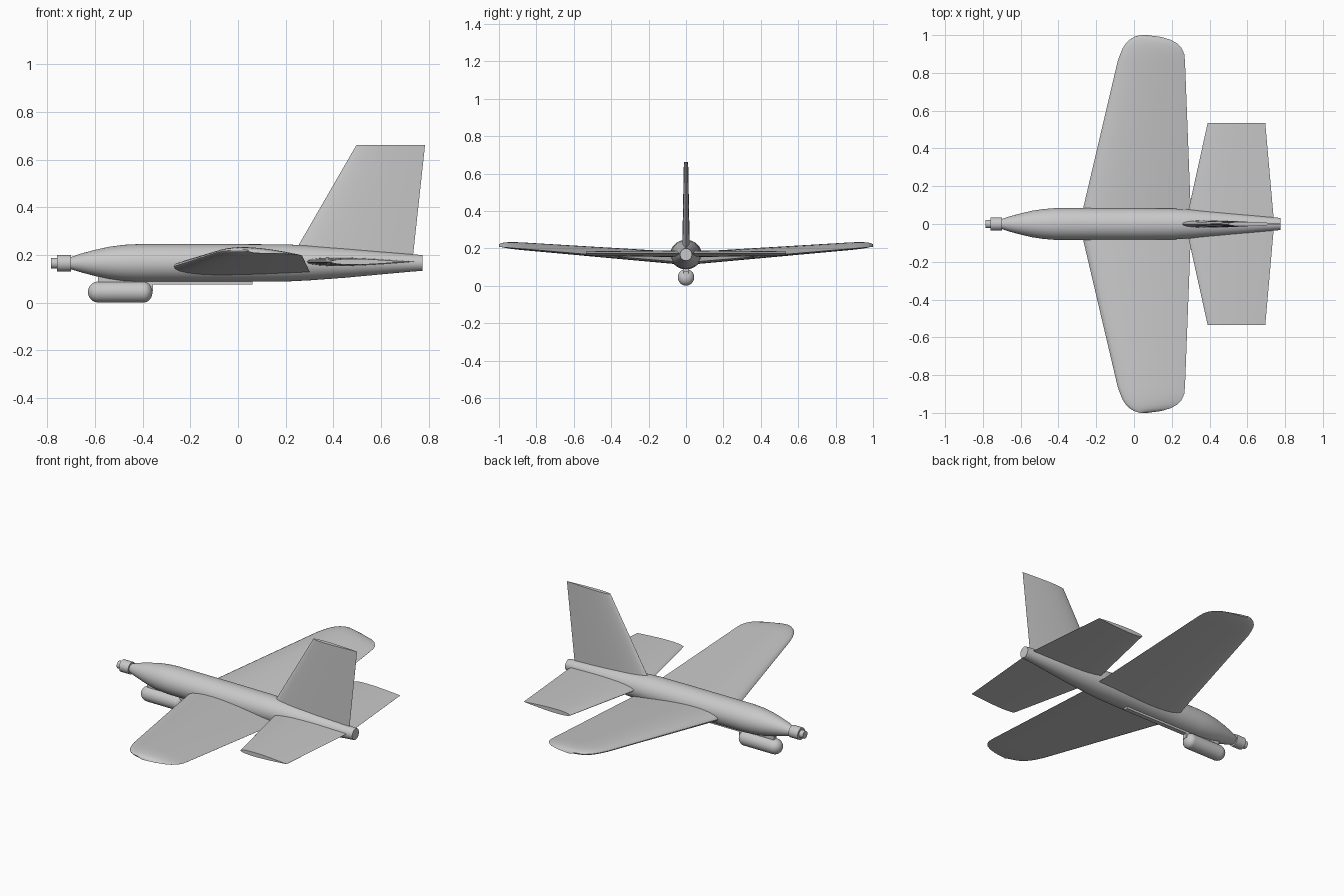
import bpy, bmesh, math
from mathutils import Vector

cube = bpy.data.objects.get("Cube")
if cube:
    bpy.data.objects.remove(cube, do_unlink=True)

grey = bpy.data.materials.new("plain grey")
grey.use_nodes = True
grey.diffuse_color = (0.58, 0.58, 0.58, 1)
grey.node_tree.nodes["Principled BSDF"].inputs["Base Color"].default_value = (0.58, 0.58, 0.58, 1)


def finish(name, bm, angle=35):
    bmesh.ops.recalc_face_normals(bm, faces=bm.faces)
    mesh = bpy.data.meshes.new(name)
    bm.to_mesh(mesh)
    bm.free()
    mesh.materials.append(grey)
    ob = bpy.data.objects.new(name, mesh)
    bpy.context.collection.objects.link(ob)
    bpy.ops.object.select_all(action='DESELECT')
    ob.select_set(True)
    bpy.context.view_layer.objects.active = ob
    bpy.ops.object.shade_smooth_by_angle(angle=math.radians(angle))
    return ob


def loft(name, rings, angle=35):
    """Skin a list of equal-length point rings and cap both ends."""
    bm = bmesh.new()
    rows = [[bm.verts.new(p) for p in ring] for ring in rings]
    for a, b in zip(rows, rows[1:]):
        for i in range(len(a)):
            j = (i + 1) % len(a)
            bm.faces.new((a[i], a[j], b[j], b[i]))
    bm.faces.new(rows[0])
    bm.faces.new(rows[-1])
    return finish(name, bm, angle)


def body(name, stations, sides=40):
    """Round body along x from (x, centre z, half width, half height)."""
    turns = [2 * math.pi * i / sides for i in range(sides)]
    return loft(name, [[(x, w * math.cos(t), z + h * math.sin(t)) for t in turns]
                       for x, z, w, h in stations])


def foil(lead, trail, thick, up, camber=0.0, n=14):
    """Aerofoil ring between a leading and a trailing point."""
    lead, trail, up = Vector(lead), Vector(trail), Vector(up)
    chord = (trail - lead).length

    def point(s, side):
        t = 5 * thick * (0.297 * math.sqrt(s) - 0.126 * s - 0.352 * s**2
                         + 0.284 * s**3 - 0.102 * s**4)
        return lead.lerp(trail, s) + up * chord * (side * t + 4 * camber * s * (1 - s))

    steps = [(1 - math.cos(math.pi * i / n)) / 2 for i in range(n + 1)]
    return [point(s, 1) for s in steps] + [point(s, -1) for s in steps[-1:0:-1]]


def box(name, x0, x1, half, z0, z1):
    bm = bmesh.new()
    bmesh.ops.create_cube(bm, size=1)
    for v in bm.verts:
        v.co = ((x0 + x1) / 2 + v.co.x * (x1 - x0), v.co.y * 2 * half,
                (z0 + z1) / 2 + v.co.z * (z1 - z0))
    return finish(name, bm)


# Fuselage with pointed nose and slim tail
body("fuselage", [
    (-0.70, 0.166, 0.026, 0.026), (-0.66, 0.167, 0.040, 0.039),
    (-0.60, 0.167, 0.056, 0.055), (-0.54, 0.167, 0.070, 0.068),
    (-0.48, 0.167, 0.079, 0.076), (-0.42, 0.167, 0.084, 0.079),
    (-0.25, 0.167, 0.084, 0.079), (0.00, 0.167, 0.084, 0.079),
    (0.20, 0.167, 0.082, 0.078), (0.30, 0.167, 0.077, 0.073),
    (0.45, 0.167, 0.065, 0.062), (0.60, 0.167, 0.050, 0.048),
    (0.72, 0.167, 0.037, 0.037), (0.775, 0.167, 0.032, 0.033)])

# Nose fittings
body("nose_collar", [(-0.76, 0.166, 0.035, 0.035), (-0.70, 0.166, 0.035, 0.035)])
body("nose_tip", [(-0.785, 0.166, 0.022, 0.022), (-0.75, 0.166, 0.022, 0.022)])


# Main wing with slight dihedral and rounded tips
def wing_ring(y, x0, x1, side):
    k = (y - 0.08) / 0.92
    return foil((x0, side * y, 0.152 + 0.07 * k), (x1, side * y, 0.131 + 0.077 * k),
                0.115, (0, 0, 1), 0.012)


wing = [(0.04, -0.28, 0.302), (0.08, -0.27, 0.30), (0.86, -0.087, 0.27),
        (0.90, -0.073, 0.266), (0.93, -0.060, 0.253), (0.955, -0.044, 0.23),
        (0.975, -0.024, 0.195), (0.99, 0.000, 0.145), (1.0, 0.03, 0.07)]
loft("main_wing", [wing_ring(*s, -1) for s in reversed(wing)]
     + [wing_ring(*s, 1) for s in wing], 50)

# Tailplane with square-cut tips
tail = [(-0.535, 0.39, 0.695), (0, 0.272, 0.742), (0.535, 0.39, 0.695)]
loft("tailplane", [foil((a, y, 0.172), (b, y, 0.172), 0.08, (0, 0, 1))
                   for y, a, b in tail], 50)

# Upright fin
loft("tail_fin", [foil((a, 0, za), (b, 0, zb), 0.08, (0, 1, 0))
                  for a, za, b, zb in ((0.21, 0.165, 0.731, 0.165),
                                       (0.497, 0.662, 0.785, 0.662))], 50)

# Pod below the nose, rounded at both ends
R = 0.044
angles = [math.radians(a) for a in range(3, 91, 12)] + [math.pi / 2]
front = [(-0.586 - R * math.cos(a), R * math.sin(a)) for a in angles]
rear = [(-0.395 + 0.036 * math.cos(a), R * math.sin(a)) for a in reversed(angles)]
body("pod", [(x, R + 0.001, r, r) for x, r in front + rear], 32)

# Pod mount and belly rail
box("pod_mount", -0.588, -0.357, 0.013, 0.05, 0.13)
box("belly_rail", -0.36, 0.06, 0.013, 0.076, 0.11)
